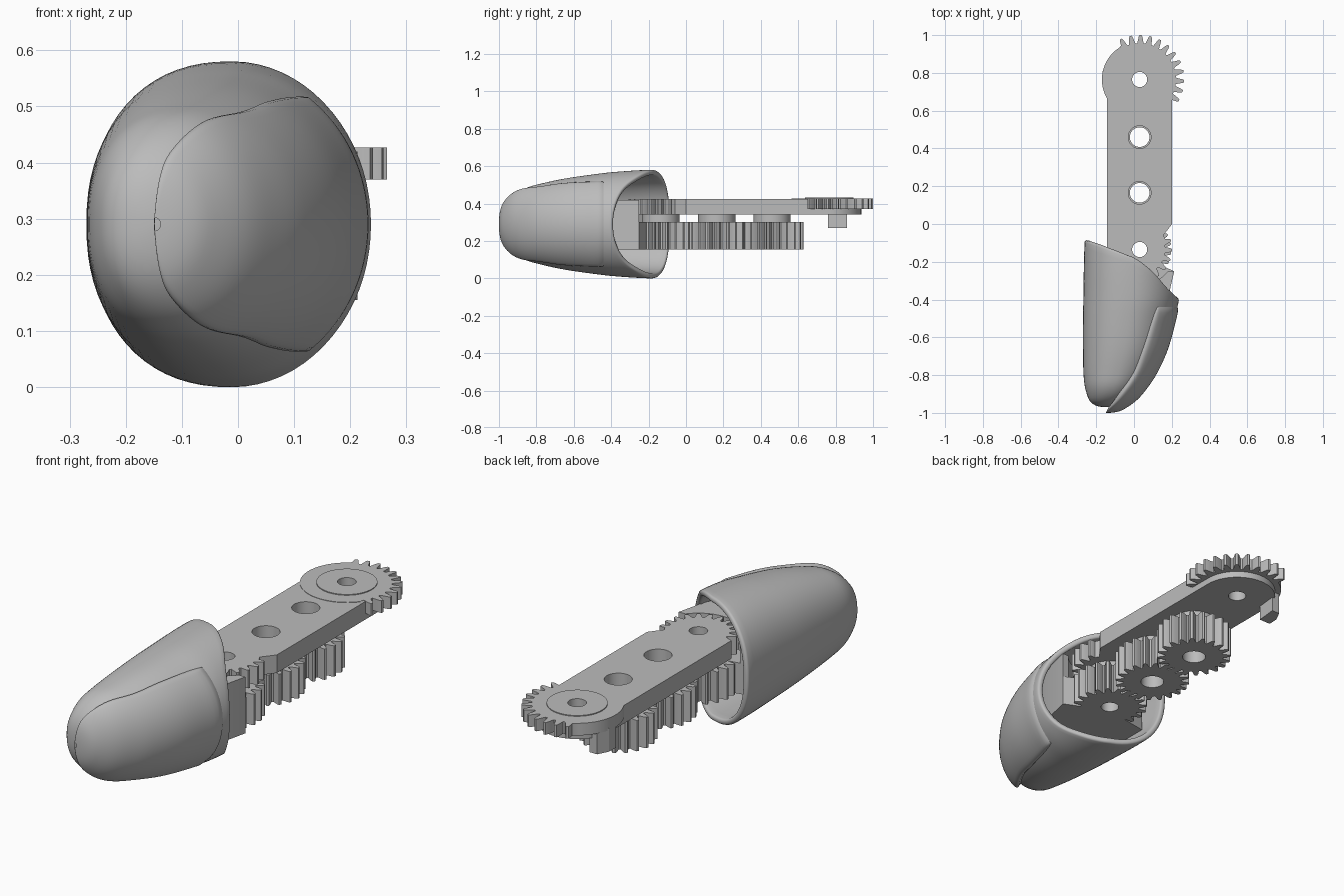
import bpy, bmesh, math

if "Cube" in bpy.data.objects:
    bpy.data.objects.remove(bpy.data.objects["Cube"])

grey = bpy.data.materials.new("plain_grey")
grey.diffuse_color = (0.5, 0.5, 0.5, 1)
grey.use_nodes = True
grey.node_tree.nodes["Principled BSDF"].inputs["Base Color"].default_value = grey.diffuse_color


def finish(name, me, angle):
    bm = bmesh.new()
    bm.from_mesh(me)
    bmesh.ops.remove_doubles(bm, verts=bm.verts, dist=1e-5)
    bmesh.ops.recalc_face_normals(bm, faces=bm.faces)
    bm.to_mesh(me)
    bm.free()
    me.materials.clear()
    me.materials.append(grey)
    me.shade_smooth()
    if angle:
        me.set_sharp_from_angle(angle=math.radians(angle))
    ob = bpy.data.objects.new(name, me)
    bpy.context.collection.objects.link(ob)
    return ob


def arc(c, r, a0, a1, n):
    return [(c[0] + r * math.cos(math.radians(a0 + (a1 - a0) * i / n)),
             c[1] + r * math.sin(math.radians(a0 + (a1 - a0) * i / n))) for i in range(n + 1)]


def circle(c, r, n=48):
    return arc(c, r, 0, 360, n)[:-1]


def teeth(c, root, outer, step, a0, count):
    # rounded gear teeth running anticlockwise from angle a0
    prof = [(0, 0), (.2, 0), (.3, .3), (.4, .75), (.5, 1), (.7, 1), (.8, .75), (.9, .3)]
    pts = []
    for k in range(count):
        for f, h in prof:
            a, r = math.radians(a0 + (k + f) * step), root + (outer - root) * h
            pts.append((c[0] + r * math.cos(a), c[1] + r * math.sin(a)))
    return pts


def prism(name, outlines, z0, z1):
    # first outline is the edge, the others are holes
    cu = bpy.data.curves.new(name, 'CURVE')
    cu.dimensions, cu.fill_mode, cu.extrude = '2D', 'BOTH', (z1 - z0) / 2
    for pts in outlines:
        sp = cu.splines.new('POLY')
        sp.points.add(len(pts) - 1)
        for p, (x, y) in zip(sp.points, pts):
            p.co = (x, y, 0, 1)
        sp.use_cyclic_u = True
    tmp = bpy.data.objects.new("tmp", cu)
    bpy.context.collection.objects.link(tmp)
    dg = bpy.context.evaluated_depsgraph_get()
    me = bpy.data.meshes.new_from_object(tmp.evaluated_get(dg))
    bpy.data.objects.remove(tmp)
    ob = finish(name, me, 25)
    ob.location.z = (z0 + z1) / 2
    return ob


def interp(keys, x):
    # smooth interpolation through (x, value) keys
    n = len(keys)
    x = min(max(x, keys[0][0]), keys[-1][0])
    i = 0
    while i < n - 2 and x > keys[i + 1][0]:
        i += 1

    def slope(j):
        a, b = keys[max(j - 1, 0)], keys[min(j + 1, n - 1)]
        return (b[1] - a[1]) / (b[0] - a[0])
    (xa, ya), (xb, yb) = keys[i], keys[i + 1]
    d = xb - xa
    t = (x - xa) / d
    return ((2*t**3 - 3*t*t + 1) * ya + (t**3 - 2*t*t + t) * d * slope(i)
            + (3*t*t - 2*t**3) * yb + (t**3 - t*t) * d * slope(i + 1))


# ---- fingertip shell: (y, left x, right x, half height)
TIP = -0.97
SECT = [(-.97, -.15, -.15, 0), (-.962, -.2, -.09, .07), (-.94, -.232, -.045, .12),
        (-.9, -.25, .01, .165), (-.85, -.262, .055, .195), (-.78, -.268, .105, .215),
        (-.65, -.27, .168, .243), (-.5, -.27, .212, .265), (-.4, -.268, .238, .277),
        (-.2, -.265, .248, .29), (-.05, -.26, .248, .29)]
RIM = [(-.27, -.085), (-.15, -.12), (0, -.18), (.1, -.25), (.18, -.335), (.25, -.395)]
TAB = [[(math.sqrt(r[0] - TIP), r[k]) for r in SECT] for k in (1, 2, 3)]


def section(y, a, off=0.0):
    q = math.sqrt(max(y - TIP, 0))
    xl, xr, h = (interp(t, q) for t in TAB)
    c, s = math.cos(a), math.sin(a)
    e = 2 / 2.3 if c < 0 else 1
    px, pz = math.copysign(abs(c) ** e, c), math.copysign(abs(s) ** e, s)
    return ((xl + xr) / 2 + ((xr - xl) / 2 + off) * px, .29 + (h + off) * pz)


def grid_mesh(name, rows, wrap):
    n = len(rows[0])
    faces = [(i*n + j, i*n + (j+1) % n, (i+1)*n + (j+1) % n, (i+1)*n + j)
             for i in range(len(rows) - 1) for j in range(n if wrap else n - 1)]
    me = bpy.data.meshes.new(name)
    me.from_pydata([p for r in rows for p in r], [], faces)
    return me


rows = []
N, M = 32, 72
for i in range(N + 1):
    s = 1 - math.cos(math.pi / 2 * i / N)
    row = []
    for j in range(M):
        a = 2 * math.pi * j / M
        y = TIP + (interp(RIM, -.01 + .258 * math.cos(a)) - TIP) * s
        x, z = section(y, a)
        row.append((x, y, z))
    rows.append(row)
shell = finish("fingertip_shell", grid_mesh("fingertip_shell", rows, True), 0)
sol = shell.modifiers.new("wall", 'SOLIDIFY')
sol.thickness, sol.offset = .028, -1
bev = shell.modifiers.new("rim", 'BEVEL')
bev.width, bev.segments, bev.limit_method, bev.angle_limit = .011, 3, 'ANGLE', math.radians(50)

# ---- raised nail plate following the shell
EDGE = [(-.97, 92), (-.92, 82), (-.78, 68), (-.65, 65), (-.45, 58), (-.42, 54)]
rows = []
N, M = 36, 48
for i in range(N + 1):
    y = TIP + .55 * (1 - math.cos(math.pi / 2 * i / N)) if i < N else -.418
    row = []
    for j in range(M + 1):
        k = min(j, M - j, N - i)
        off = (-.02, .004, .010)[k] if k < 3 else .012
        a = math.radians(interp(EDGE, y)) * (2 * j / M - 1)
        x, z = section(y, a, off)
        row.append((x, y - .03 * (-.42 - y) / .55, z))
    rows.append(row)
finish("nail_plate", grid_mesh("nail_plate", rows, False), 0)

# ---- pivots along the arm
A, B, C, D = (.03, .765), (.03, .46), (.03, .165), (.03, -.135)

# arm bar with toothed lower end
bar = (arc(A, .172, 0, 180, 32) + [(-.142, -.135)]
       + teeth(D, .135, .172, 18, 186, 11) + [(.155, -.06), (.202, 0)])
prism("arm_bar", [bar, circle(A, .04), circle(B, .06), circle(C, .06), circle(D, .04)], .34, .425)

# partial gear at the far end, with its cover disc and stop peg
end = teeth(A, .192, .236, 13, -36, 12) + arc(A, .2, 122, 322, 40)
prism("end_gear", [end, circle(A, .04)], .37, .427)
prism("end_disc", [circle(A, .13), circle(A, .04)], .36, .431)
prism("stop_peg", [[(-.168, .76), (-.11, .76), (-.10, .86), (-.14, .86), (-.166, .81)]], .27, .38)

# idler gears, fingertip gear and their washers
for name, c, hole, a0 in (("far_idler_gear", B, .052, 0), ("near_idler_gear", C, .052, 9),
                          ("fingertip_gear", D, .04, 0)):
    prism(name, [teeth(c, .132, .168, 18, a0, 20), circle(c, hole)], .155, .30)
    prism(name + "_washer", [circle(c, .1), circle(c, hole)], .30, .34)

# mounting block inside the shell
back = [(-.215, -.2), (-.215, -.6), (-.15, -.75), (.03, -.75), (.12, -.55), (.185, -.37), (.213, -.25)]
prism("mount_lower", [arc(D, .125, -38, -160, 24) + back], .155, .30)
prism("mount_upper", [arc(D, .188, -38, -165, 24) + back], .30, .42)
